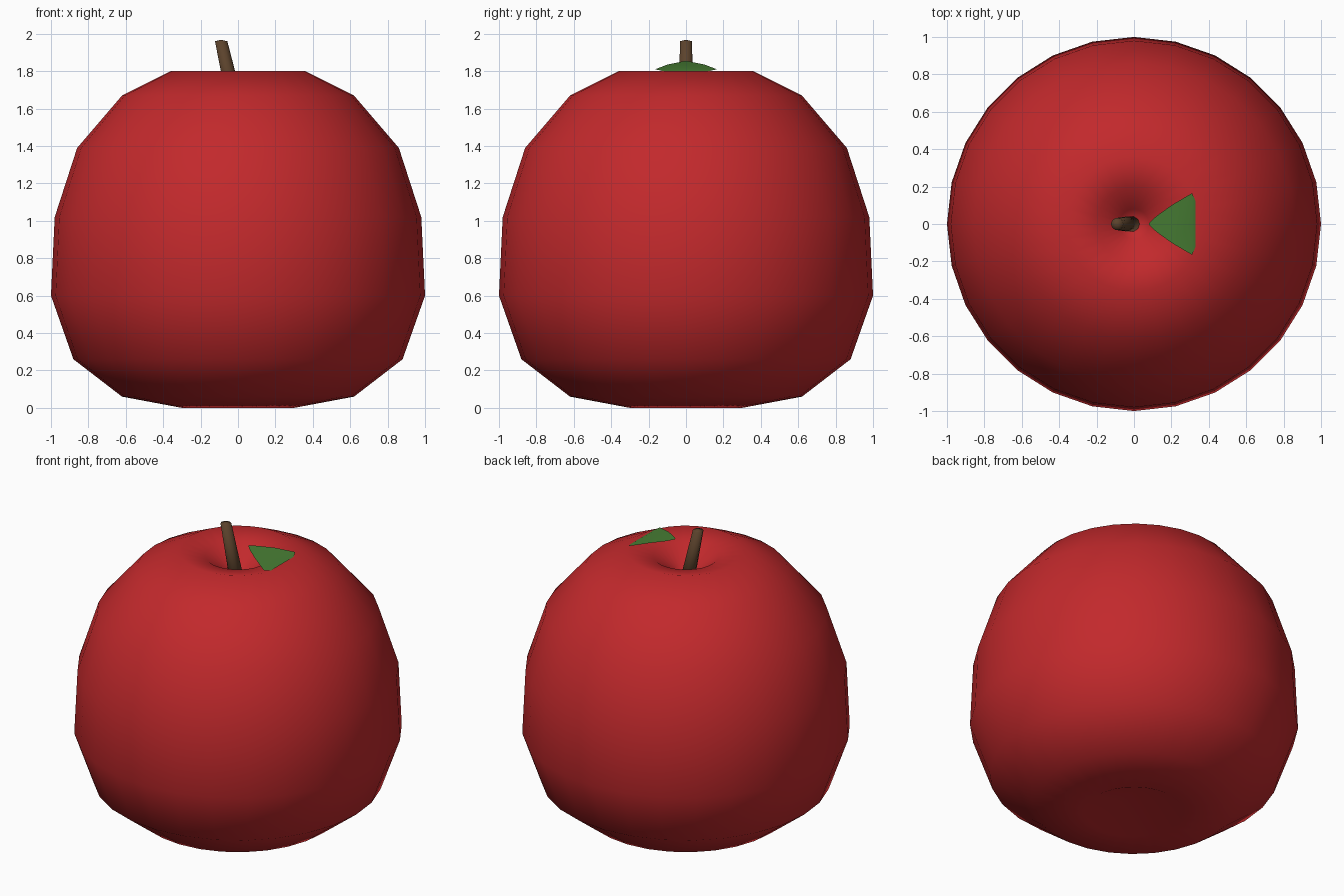
import bpy, bmesh, math

if "Cube" in bpy.data.objects:
    bpy.data.objects.remove(bpy.data.objects["Cube"])


def finish(name, bm, color):
    me = bpy.data.meshes.new(name)
    bm.to_mesh(me)
    bm.free()
    ob = bpy.data.objects.new(name, me)
    bpy.context.collection.objects.link(ob)
    mat = bpy.data.materials.new(name + "_colour")
    mat.diffuse_color = (*color, 1)
    mat.use_nodes = True
    mat.node_tree.nodes["Principled BSDF"].inputs["Base Color"].default_value = mat.diffuse_color
    me.materials.append(mat)
    for p in me.polygons:
        p.use_smooth = True
    return ob


def ring_loft(bm, rings, sides):
    """Loft rings of (centre_x, z, radius); zero radius closes to a point."""
    prev = None
    for cx, z, r in rings:
        n = 1 if r == 0 else sides
        cur = [bm.verts.new((cx + r * math.cos(2 * math.pi * i / sides),
                             r * math.sin(2 * math.pi * i / sides), z)) for i in range(n)]
        if prev:
            for i in range(sides):
                j = (i + 1) % sides
                a, b = prev[i % len(prev)], prev[j % len(prev)]
                c, d = cur[j % n], cur[i % n]
                bm.faces.new(list(dict.fromkeys((a, b, c, d))))
        prev = cur
    bmesh.ops.recalc_face_normals(bm, faces=bm.faces)


# Fruit body: lathed profile with a dimple at both ends
profile = [(0, 0.13), (0.30, 0), (0.62, 0.06), (0.88, 0.26), (1.0, 0.60),
           (0.98, 1.02), (0.86, 1.39), (0.62, 1.67), (0.36, 1.80), (0.20, 1.765),
           (0.08, 1.67), (0, 1.60)]
bm = bmesh.new()
ring_loft(bm, [(0, z, r) for r, z in profile], 28)
finish("fruit_body", bm, (0.54, 0.022, 0.025))

# Stem: tapered with a softly rounded tip, leaning to the left
bm = bmesh.new()
ring_loft(bm, [(0.01, 1.52, 0), (0.01, 1.52, 0.047), (-0.09, 1.96, 0.033), (-0.09, 1.968, 0)], 10)
finish("stem", bm, (0.105, 0.055, 0.025))

# Leaf: thin sheet widening outwards and sloping down to the rim
bm = bmesh.new()
spans = [(0.08, 1.855, 0.005), (0.12, 1.847, 0.042), (0.20, 1.835, 0.10), (0.31, 1.81, 0.165),
         (0.33, 1.80, 0.12)]
rows = [[bm.verts.new((x, s * w, z)) for s in (-1, 0, 1)] for x, z, w in spans]
for r0, r1 in zip(rows, rows[1:]):
    for k in range(2):
        bm.faces.new((r0[k], r1[k], r1[k + 1], r0[k + 1]))
finish("leaf", bm, (0.065, 0.21, 0.035))
